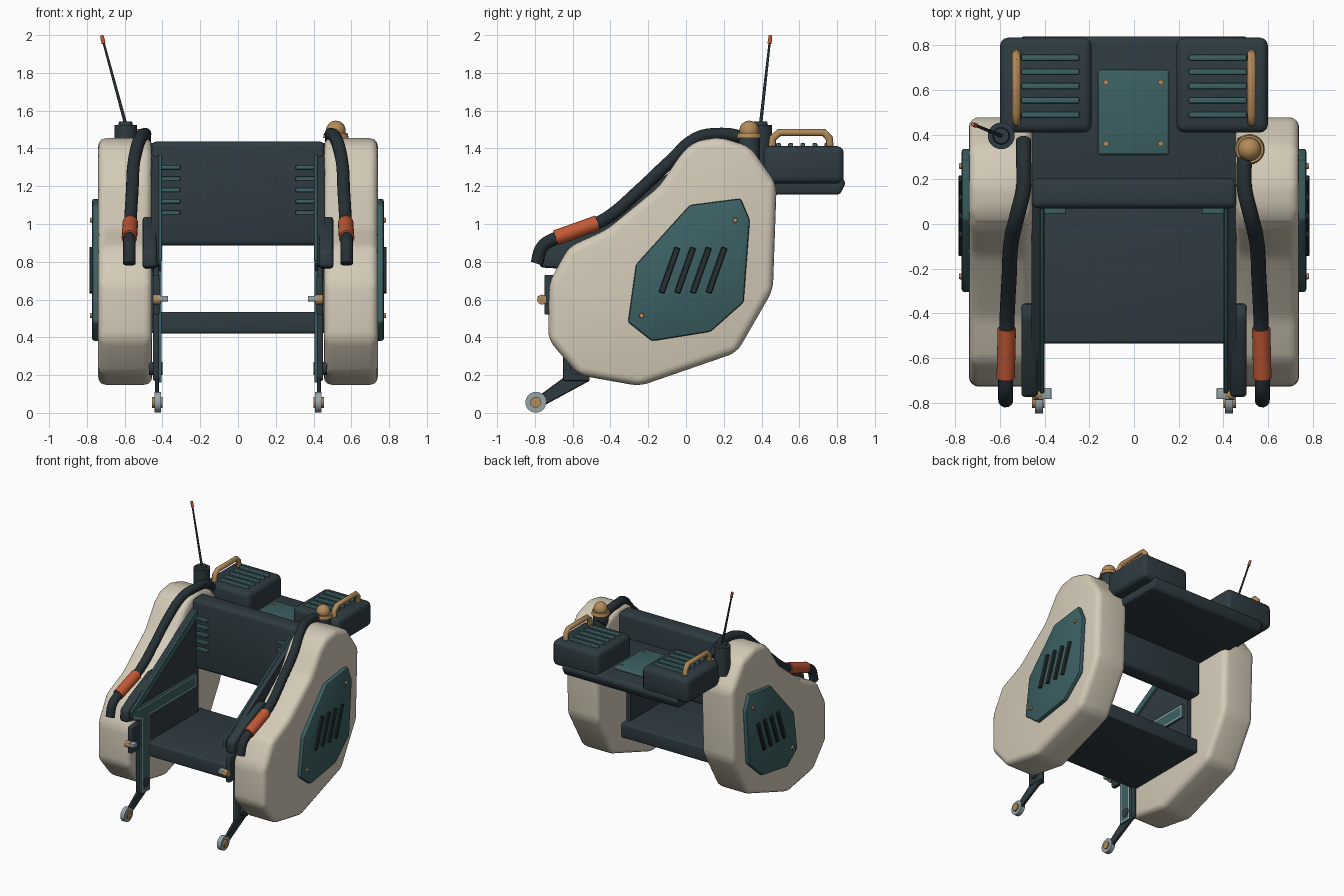
import bpy, bmesh, math
from mathutils import Vector

if "Cube" in bpy.data.objects:
    bpy.data.objects.remove(bpy.data.objects["Cube"], do_unlink=True)


def material(name, r, g, b):
    m = bpy.data.materials.new(name)
    m.use_nodes = True
    m.diffuse_color = (r, g, b, 1)
    m.node_tree.nodes["Principled BSDF"].inputs["Base Color"].default_value = (r, g, b, 1)
    return m


CREAM = material("cream shell", .66, .60, .48)
DARK = material("dark slate", .028, .044, .053)
RUBBER = material("black rubber", .019, .029, .035)
TEAL = material("teal panel", .045, .118, .125)
ORANGE = material("orange grip", .55, .10, .035)
GOLD = material("brass", .45, .26, .10)
GREY = material("pale steel", .30, .38, .40)


def finish(name, bm, mats, bevel=0, segments=3):
    """Turn a bmesh into a smooth-by-angle object, with optional rounded edges."""
    if bevel:
        edges = [e for e in bm.edges if e.calc_face_angle(0) > .2]
        bmesh.ops.bevel(bm, geom=edges, offset=bevel, segments=segments,
                        profile=.5, affect='EDGES', clamp_overlap=True)
    bmesh.ops.recalc_face_normals(bm, faces=bm.faces)
    mesh = bpy.data.meshes.new(name)
    bm.to_mesh(mesh)
    bm.free()
    ob = bpy.data.objects.new(name, mesh)
    bpy.context.collection.objects.link(ob)
    for m in mats:
        mesh.materials.append(m)
    bpy.ops.object.select_all(action='DESELECT')
    ob.select_set(True)
    bpy.context.view_layer.objects.active = ob
    bpy.ops.object.shade_smooth_by_angle(angle=math.radians(32))
    return ob


def prism_mesh(pts, x0, x1):
    """Extrude a (y, z) outline from x0 to x1; returns the bmesh and the x1 cap."""
    bm = bmesh.new()
    face = bm.faces.new([bm.verts.new((x0, y, z)) for y, z in pts])
    new = bmesh.ops.extrude_face_region(bm, geom=[face])["geom"]
    for v in new:
        if isinstance(v, bmesh.types.BMVert):
            v.co.x = x1
    cap = [f for f in new if isinstance(f, bmesh.types.BMFace)][0]
    bmesh.ops.recalc_face_normals(bm, faces=bm.faces)
    return bm, cap


def prism(name, pts, x0, x1, mat, bevel=0, segments=3):
    return finish(name, prism_mesh(pts, x0, x1)[0], [mat], bevel, segments)


def box(name, lo, hi, mat, bevel=0):
    (x0, y0, z0), (x1, y1, z1) = lo, hi
    return prism(name, [(y0, z0), (y1, z0), (y1, z1), (y0, z1)], x0, x1, mat, bevel)


def rod(name, a, b, r, mat, r2=None, sides=20, bevel=0):
    a, b = Vector(a), Vector(b)
    bm = bmesh.new()
    bmesh.ops.create_cone(bm, cap_ends=True, segments=sides, radius1=r,
                          radius2=r if r2 is None else r2, depth=(b - a).length)
    turn = (b - a).to_track_quat('Z', 'Y').to_matrix()
    for v in bm.verts:
        v.co = turn @ v.co + (a + b) / 2
    return finish(name, bm, [mat])


def tube(name, pts, r, mat, smooth=True):
    cu = bpy.data.curves.new(name, 'CURVE')
    cu.dimensions = '3D'
    cu.bevel_depth, cu.bevel_resolution, cu.use_fill_caps = r, 4, True
    sp = cu.splines.new('BEZIER')
    sp.bezier_points.add(len(pts) - 1)
    sp.resolution_u = 6
    for p, co in zip(sp.bezier_points, pts):
        p.co = co
        p.handle_left_type = p.handle_right_type = 'AUTO' if smooth else 'VECTOR'
    ob = bpy.data.objects.new(name, cu)
    bpy.context.collection.objects.link(ob)
    cu.materials.append(mat)
    bpy.ops.object.select_all(action='DESELECT')
    ob.select_set(True)
    bpy.context.view_layer.objects.active = ob
    bpy.ops.object.convert(target='MESH')
    bpy.ops.object.shade_smooth_by_angle(angle=math.radians(40))


POD = [(.05, 1.44), (.18, 1.46), (.34, 1.41), (.48, 1.21), (.46, .65), (.27, .32),
       (-.245, .142), (-.57, .2), (-.73, .39), (-.725, .69), (-.62, .88),
       (-.42, .97), (-.14, 1.2), (-.02, 1.38)]
HATCH = [(.02, 1.1), (.29, 1.135), (.338, 1.02), (.305, .585), (.13, .43),
         (-.18, .38), (-.307, .48), (-.265, .785)]
WALL = [(.1, 1.37), (.1, .45), (-.62, .45), (-.62, .77), (-.75, .78), (-.75, .86), (.05, 1.35)]
PAD = [(-.775, .77), (-.775, .86), (-.66, .93), (-.42, 1.04), (-.35, 1.03), (-.45, .8), (-.6, .76)]
BRACE = [(-.74, .86), (.06, .86), (.06, .75), (-.53, .75), (-.53, .16),
         (-.64, .16), (-.64, .75), (-.74, .79)]
TUBE = [(.495, .375, 1.40), (.495, .3, 1.455), (.495, .16, 1.475), (.52, .05, 1.45),
        (.55, -.08, 1.335), (.56, -.25, 1.175), (.568, -.40, 1.045), (.57, -.47, 1.005),
        (.573, -.58, .968), (.575, -.69, .925), (.575, -.76, .88), (.575, -.79, .79)]

for side, s in (("left", 1), ("right", -1)):
    # Side shell with its outer hatch
    prism(side + "_shell", POD, s * .455, s * .74, CREAM, .055, 4)
    prism(side + "_hatch", HATCH, s * .73, s * .772, TEAL, .012, 2)
    for i in range(4):
        y = -.095 + i * .083
        prism(f"{side}_hatch_slot_{i}", [(y - .05, .64), (y - .02, .63), (y + .065, .87),
              (y + .035, .88)], s * .765, s * .787, RUBBER, .004, 1)
    for i, (y, z) in enumerate([(.26, 1.02), (-.235, .515)]):
        rod(f"{side}_hatch_bolt_{i}", (s * .765, y, z), (s * .784, y, z), .015, GOLD, .012, 12)

    # Seat side wall, arm pad and sloping rail
    prism(side + "_side_wall", WALL, s * .42, s * .46, DARK)
    prism(side + "_arm_pad", PAD, s * .43, s * .505, DARK, .018)
    prism(side + "_arm_rail", [(-.76, .8), (-.76, .86), (.07, 1.37), (.07, 1.3)],
          s * .402, s * .422, TEAL, .004, 1)

    # Brace with a pale inset outline
    bm, cap = prism_mesh(BRACE, s * .42, s * .404)
    bmesh.ops.inset_region(bm, faces=[cap], thickness=.012)
    ring = bmesh.ops.inset_region(bm, faces=[cap], thickness=.012)["faces"]
    for f in ring:
        f.material_index = 1
    finish(side + "_brace", bm, [TEAL, GREY])
    box(side + "_post", (s * .42, -.65, .17), (s * .45, -.51, .8), DARK, .008)

    # Front latch
    box(side + "_latch_mount", (s * .415, -.75, .52), (s * .45, -.62, .73), DARK, .008)
    rod(side + "_latch_pin", (s * .45, -.762, .6), (s * .41, -.762, .6), .026, GOLD)
    box(side + "_latch_tab", (s * .37, -.785, .59), (s * .43, -.735, .62), GREY, .004)

    # Trailing foot and roller
    prism(side + "_foot_arm", [(-.51, .17), (-.53, .25), (-.63, .2), (-.8, .075), (-.79, .035),
          (-.75, .04)], s * .418, s * .44, DARK, .005, 1)
    rod(side + "_foot_pivot", (s * .40, -.58, .235), (s * .47, -.58, .235), .035, DARK)
    rod(side + "_roller", (s * .408, -.795, .056), (s * .443, -.795, .056), .055, GREY, sides=28)
    rod(side + "_roller_hub", (s * .40, -.795, .056), (s * .456, -.795, .056), .029, GOLD)

    # Hose rail with coloured grip
    tube(side + "_hose", [(s * x, y, z) for x, y, z in TUBE], .034, RUBBER)
    rod(side + "_grip", (s * .57, -.468, 1.006), (s * .575, -.69, .927), .041, ORANGE, sides=24)

    # Backrest ribs
    for i in range(5):
        z = 1.06 + i * .06
        box(f"{side}_back_rib_{i}", (s * .305, .045, z - .011), (s * .405, .08, z + .011), TEAL, .005)

    # Rear cargo case with ribs and handle
    box(side + "_case", (s * .19, .41, 1.215), (s * .6, .835, 1.412), DARK, .035)
    for i in range(5):
        y = .49 + i * .064
        box(f"{side}_case_rib_{i}", (s * .245, y - .013, 1.4), (s * .505, y + .013, 1.428), TEAL, .006)
    tube(side + "_case_handle", [(s * .527, y, z) for y, z in
         [(.455, 1.40), (.46, 1.455), (.495, 1.485), (.73, 1.485), (.758, 1.455), (.763, 1.40)]],
         .02, GOLD, False)

# Seat base, backrest and rear deck
box("seat_base", (-.46, -.535, .42), (.46, .17, .535), DARK, .015)
box("backrest", (-.46, .07, .885), (.46, .205, 1.437), DARK, .03)
prism("rear_deck", [(.15, 1.155), (.815, 1.155), (.845, 1.215), (.83, 1.248), (.15, 1.248)],
      -.51, .51, DARK, .02)
box("deck_plate", (-.162, .31, 1.24), (.157, .69, 1.268), TEAL, .012)
for i, (x, y) in enumerate([(-.125, .36), (.12, .36), (-.125, .635), (.12, .635)]):
    rod(f"deck_bolt_{i}", (x, y, 1.26), (x, y, 1.276), .012, GOLD, sides=12)

# Beacon
bx, by = .518, .335
rod("beacon_base", (bx, by, 1.3), (bx, by, 1.462), .056, DARK, sides=28)
rod("beacon_collar", (bx, by, 1.455), (bx, by, 1.482), .068, GOLD, .062, 28)
bm = bmesh.new()
bmesh.ops.create_uvsphere(bm, u_segments=24, v_segments=14, radius=.052)
for v in bm.verts:
    v.co += Vector((bx, by, 1.495))
finish("beacon_dome", bm, [GOLD])

# Antenna
ax, ay = -.595, .395
foot, tip = Vector((ax, ay, 1.53)), Vector((-.722, .447, 1.998))
neck = foot.lerp(tip, .91)
rod("antenna_base", (ax, ay, 1.3), (ax, ay, 1.525), .06, DARK, sides=28)
rod("antenna_cap", (ax, ay, 1.52), (ax, ay, 1.542), .04, DARK, .034, 24)
rod("antenna_rod", foot, neck, .009, RUBBER, .006, 12)
rod("antenna_tip", neck, tip, .011, ORANGE, .009, 12)
